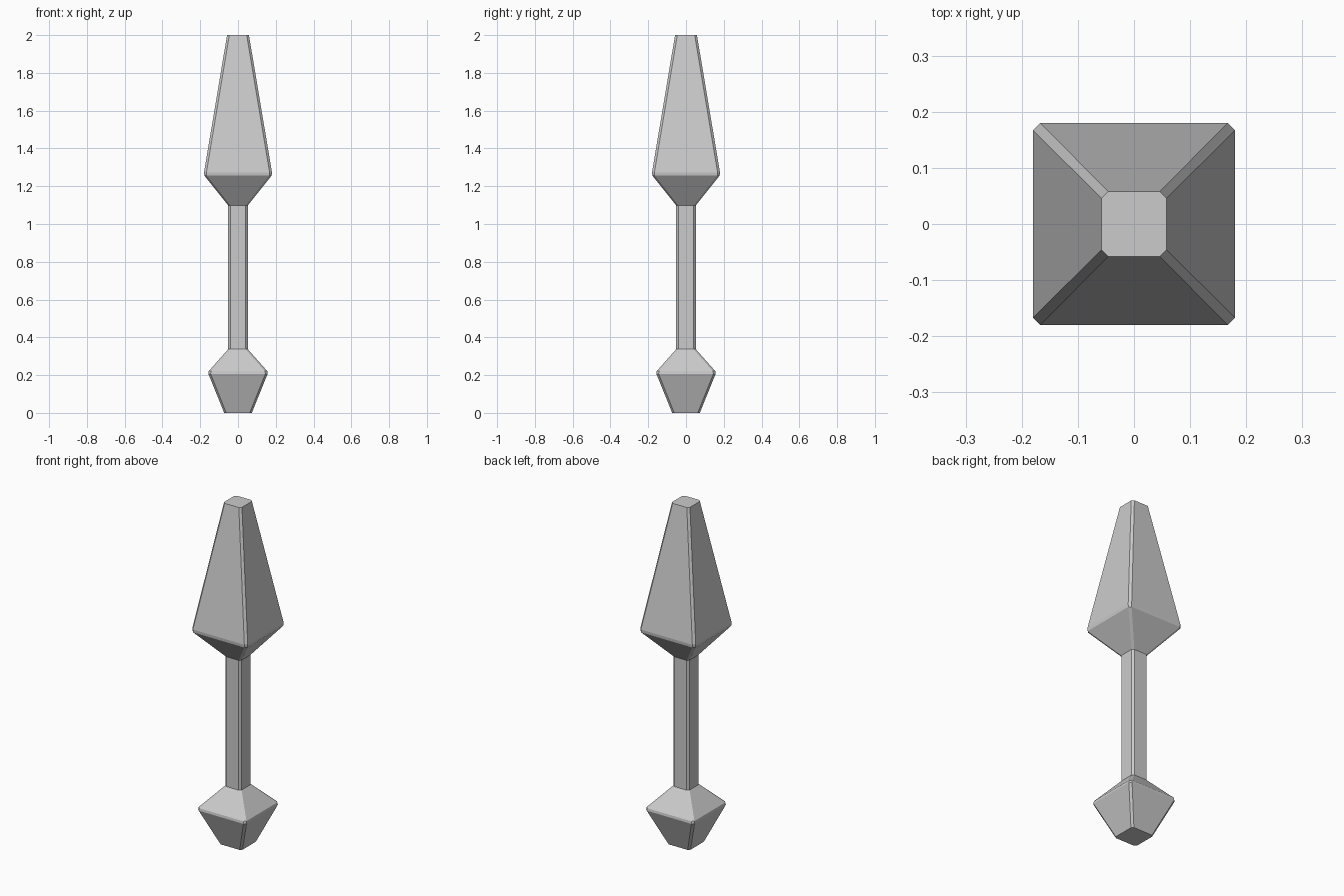
import bpy, bmesh

if "Cube" in bpy.data.objects:
    bpy.data.objects.remove(bpy.data.objects["Cube"])


def loft(name, rings, cap_bottom=False, cap_top=False):
    """Stack chamfered squares given as (z, half width, chamfer)."""
    bm = bmesh.new()
    loops = []
    for z, w, c in rings:
        i = w - c
        outline = [(w, -i), (w, i), (i, w), (-i, w),
                   (-w, i), (-w, -i), (-i, -w), (i, -w)]
        loops.append([bm.verts.new((x, y, z)) for x, y in outline])
    for lo, hi in zip(loops, loops[1:]):
        for k in range(8):
            n = (k + 1) % 8
            bm.faces.new((lo[k], lo[n], hi[n], hi[k]))
    if cap_bottom:
        bm.faces.new(loops[0][::-1])
    if cap_top:
        bm.faces.new(loops[-1])
    mesh = bpy.data.meshes.new(name)
    bm.to_mesh(mesh)
    bm.free()
    obj = bpy.data.objects.new(name, mesh)
    bpy.context.collection.objects.link(obj)
    return obj


# Flared foot with a narrow bevelled rim
loft("pommel", [(0, 0.073, 0.011), (0.207, 0.157, 0.012),
                (0.221, 0.155, 0.012), (0.337, 0.052, 0.011)], cap_bottom=True)

# Straight chamfered shaft
loft("shaft", [(0.337, 0.052, 0.011), (1.099, 0.052, 0.011)])

# Tapered head, blunt at the top
loft("head", [(1.099, 0.052, 0.011), (1.256, 0.178, 0.012),
              (1.273, 0.18, 0.013), (2.0, 0.058, 0.012)], cap_top=True)
